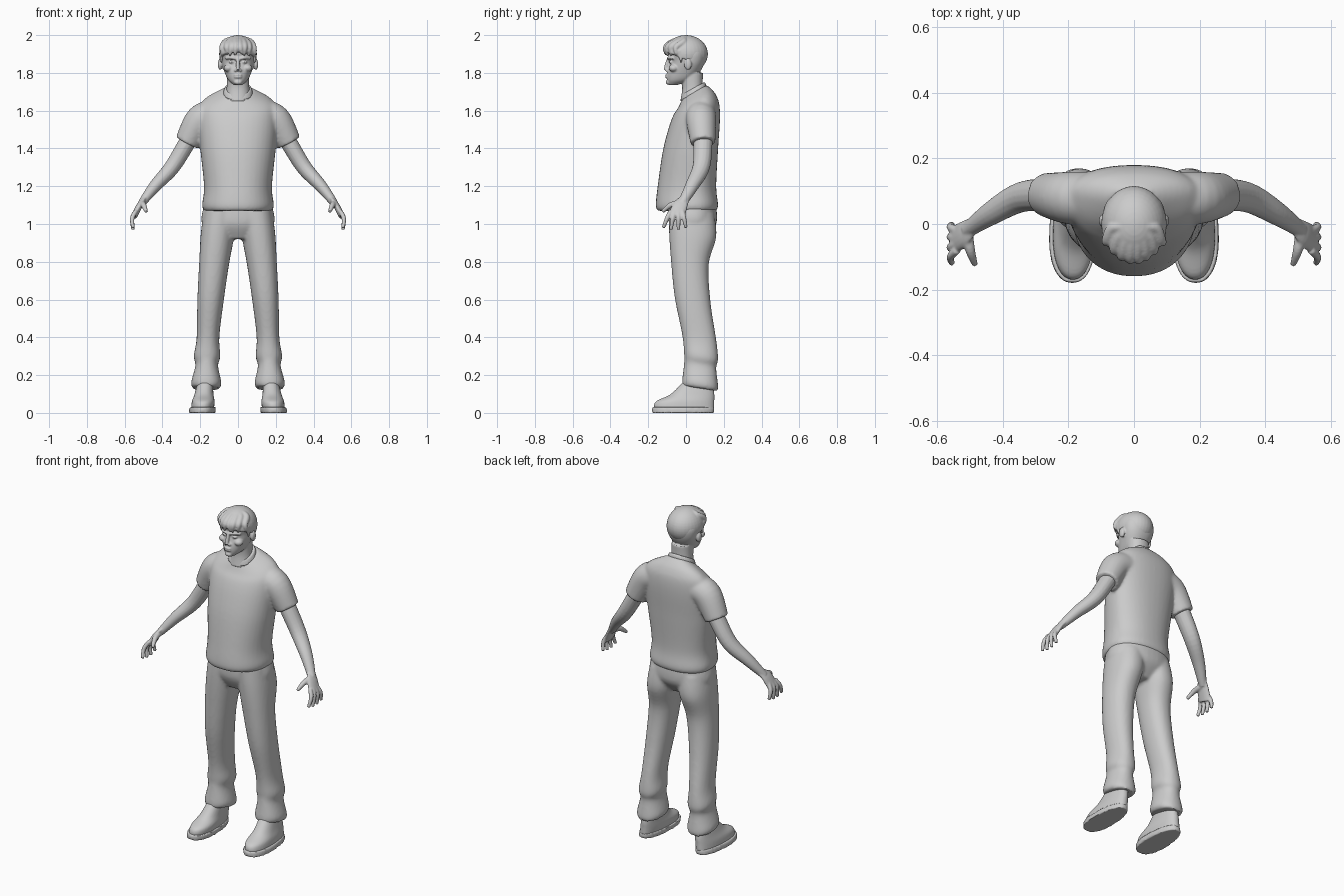
import bpy, bmesh, math
from mathutils import Vector, Matrix

default_cube = bpy.data.objects.get("Cube")
if default_cube:
    bpy.data.objects.remove(default_cube, do_unlink=True)

GREY = (0.6, 0.6, 0.6, 1)
clay = bpy.data.materials.new("light grey")
clay.use_nodes = True
clay.diffuse_color = GREY
clay.node_tree.nodes["Principled BSDF"].inputs["Base Color"].default_value = GREY


def spline(rows, steps=6):
    """Smooth curve through every row of numbers."""
    last = len(rows) - 1
    curve = []
    for i in range(last):
        before, start, end, after = rows[max(i - 1, 0)], rows[i], rows[i + 1], rows[min(i + 2, last)]
        for step in range(steps):
            t = step / steps
            row = []
            for p, a, b, q in zip(before, start, end, after):
                slope_in, slope_out = (b - p) / 2, (q - a) / 2
                bend_in = slope_in - (b - a)
                bend_out = (b - a) - slope_out
                row.append(a + (b - a) * t + t * (1 - t) * (bend_in * (1 - t) + bend_out * t))
            curve.append(row)
    return curve + [list(rows[last])]


def skin(bm, rings):
    """Bridge rings of points and cap both ends."""
    loops = [[bm.verts.new(point) for point in ring] for ring in rings]
    for lower, upper in zip(loops, loops[1:]):
        for i in range(len(lower)):
            bm.faces.new((lower[i - 1], lower[i], upper[i], upper[i - 1]))
    bm.faces.new(reversed(loops[0]))
    bm.faces.new(loops[-1])


def superellipse(angle, power):
    """Point on a unit circle squared off by the power."""
    return [math.copysign(abs(value) ** (2 / power), value)
            for value in (math.cos(angle), math.sin(angle))]


def stack(bm, rows, widest=0.5, power=2.2, centre=lambda z: 0, lean=lambda z: 0, sides=40):
    """Level sections, each given as height, half width, front and back."""
    rings = []
    for height, width, front, back in spline(rows):
        middle = front + (back - front) * widest
        ring = []
        for k in range(sides):
            across, along = superellipse(math.tau * k / sides, power)
            y = middle + along * (back - middle if along > 0 else middle - front)
            tilt = lean(height) * (y - (front + back) / 2)
            ring.append((centre(height) + width * across, y, height + tilt))
        rings.append(ring)
    skin(bm, rings)


def tube(bm, rows, flatten=1, sides=16):
    """Limb along a path, each row a point and a radius."""
    rows = spline(rows)
    points = [Vector(row[:3]) for row in rows]
    rings = []
    for i, (point, row) in enumerate(zip(points, rows)):
        ahead = points[min(i + 1, len(points) - 1)]
        behind = points[max(i - 1, 0)]
        tangent = (ahead - behind).normalized()
        depth = Vector((0, 1, 0))
        depth = (depth - tangent * depth.dot(tangent)).normalized()
        across = tangent.cross(depth) * flatten
        angles = [math.tau * k / sides for k in range(sides)]
        rings.append([point + row[3] * (depth * math.cos(a) + across * math.sin(a)) for a in angles])
    skin(bm, rings)


def blob(bm, centre, radii):
    """Ellipsoid."""
    matrix = Matrix.Translation(centre) @ Matrix.Diagonal((*radii, 1))
    bmesh.ops.create_uvsphere(bm, u_segments=32, v_segments=20, radius=1, matrix=matrix)


def mirror(bm):
    """Copy everything so far to the other side."""
    everything = bm.verts[:] + bm.edges[:] + bm.faces[:]
    for element in bmesh.ops.duplicate(bm, geom=everything)["geom"]:
        if isinstance(element, bmesh.types.BMVert):
            element.co.x *= -1


def finish(bm, name, voxel, smooth=3):
    """Fuse the overlapping volumes into one soft surface."""
    bmesh.ops.recalc_face_normals(bm, faces=bm.faces)
    mesh = bpy.data.meshes.new(name)
    bm.to_mesh(mesh)
    bm.free()
    mesh.materials.append(clay)
    mesh.shade_smooth()
    part = bpy.data.objects.new(name, mesh)
    bpy.context.collection.objects.link(part)
    fuse = part.modifiers.new("fuse", "REMESH")
    fuse.mode = "VOXEL"
    fuse.voxel_size = voxel
    fuse.use_smooth_shade = True
    soften = part.modifiers.new("soften", "SMOOTH")
    soften.factor = 0.5
    soften.iterations = smooth


# Shirt: sleeves, then a trunk whose neckline leans forward
bm = bmesh.new()
tube(bm, [(.12, .08, 1.58, .08), (.2, .08, 1.55, .08), (.27, .09, 1.43, .066)], sides=24)
mirror(bm)
stack(bm, [(1.07, .18, -.15, .16), (1.1, .19, -.16, .17), (1.2, .18, -.15, .16),
           (1.4, .2, -.12, .17), (1.58, .21, -.07, .18), (1.65, .18, -.04, .16),
           (1.7, .08, -.02, .11)],
      widest=.6, lean=lambda z: 14 * max(0, z - 1.5) ** 2)
finish(bm, "shirt", voxel=.009, smooth=5)

# Collar band
bm = bmesh.new()
stack(bm, [(1.69, .08, -.03, .11), (1.72, .07, -.02, .1)], lean=lambda z: .56)
finish(bm, "collar", voxel=.006, smooth=2)

# Trousers: legs with gathered cuffs, then the seat
bm = bmesh.new()
stack(bm, [(1.07, .09, -.09, .15), (.95, .09, -.09, .16), (.8, .08, -.08, .12),
           (.6, .07, -.06, .13), (.4, .06, -.02, .16), (.3, .07, -.01, .17),
           (.25, .06, -.01, .16), (.16, .08, -.02, .17), (.13, .07, -.02, .17)],
      centre=lambda z: .17 - .07 * z * z, lean=lambda z: -.15)
mirror(bm)
stack(bm, [(1.1, .18, -.09, .16), (1, .19, -.09, .16), (.92, .1, -.05, .1)])
finish(bm, "trousers", voxel=.009, smooth=4)

# Shoes with soles
shoe_parts = {
    "shoes": [(.02, .06, -.17, .15), (.06, .06, -.16, .15), (.1, .05, -.08, .15), (.17, .04, -.01, .14)],
    "soles": [(0, .07, -.18, .15), (.03, .07, -.18, .15)],
}
for name, rows in shoe_parts.items():
    bm = bmesh.new()
    stack(bm, rows, widest=.4, centre=lambda z: .19 - .1 * z)
    mirror(bm)
    finish(bm, name, voxel=.006, smooth=2)

# Arms, palms, spread fingers and thumbs
bm = bmesh.new()
tube(bm, [(.2, .09, 1.55, .05), (.27, .09, 1.43, .05), (.35, .08, 1.3, .046),
          (.44, .03, 1.2, .036), (.51, -.02, 1.11, .023)], flatten=.9)
tube(bm, [(.49, 0, 1.14, .024), (.52, -.03, 1.1, .04), (.55, -.05, 1.04, .043)], flatten=.4)
for i in range(4):
    root, tip = .02 * i - .08, .04 * i - .12
    low = .97 if i in (1, 2) else .98
    tube(bm, [(.54, root, 1.07, .012), (.56, (root + tip) / 2, 1.03, .012), (.556, tip, low, .009)])
tube(bm, [(.51, -.02, 1.11, .018), (.5, -.08, 1.1, .015), (.485, -.125, 1.065, .009)])
mirror(bm)
finish(bm, "arms", voxel=.0045)

# Head: paired ears, cheeks, nostrils, eyes and brows
bm = bmesh.new()
blob(bm, (.095, .01, 1.845), (.012, .02, .03))
blob(bm, (.05, -.065, 1.825), (.026, .026, .02))
blob(bm, (.012, -.1, 1.813), (.009, .01, .007))
blob(bm, (.034, -.077, 1.857), (.015, .014, .008))
tube(bm, [(.01, -.093, 1.875, .007), (.035, -.09, 1.88, .008), (.066, -.066, 1.877, .006)])
mirror(bm)

# Skull, nose, lips, chin and neck
stack(bm, [(1.735, .02, -.09, -.05), (1.76, .05, -.1, .02), (1.8, .07, -.1, .07),
           (1.86, .09, -.085, .1), (1.92, .09, -.095, .1), (1.98, .04, -.03, .05)], widest=.6)
tube(bm, [(0, -.09, 1.88, .009), (0, -.1, 1.85, .01), (0, -.108, 1.815, .011)])
for height in (1.789, 1.777):
    blob(bm, (0, -.1, height), (.022, .01, .0055))
blob(bm, (0, -.092, 1.75), (.022, .015, .013))
stack(bm, [(1.65, .07, -.03, .11), (1.72, .06, -.02, .09), (1.8, .06, -.03, .09)])
finish(bm, "head", voxel=.0045)

# Hair: a cap cut off along a line from forehead to nape
bm = bmesh.new()
blob(bm, (0, 0, 1.9), (.1, .116, .1))
everything = bm.verts[:] + bm.edges[:] + bm.faces[:]
bmesh.ops.bisect_plane(bm, geom=everything, plane_co=(0, 0, 1.87), plane_no=(0, .4, 1), clear_inner=True)
bmesh.ops.holes_fill(bm, edges=[edge for edge in bm.edges if edge.is_boundary])

# Fringe of pointed locks, and sideburns
locks = 8
for k in range(locks):
    side = 2 * k / (locks - 1) - 1
    sway = .01 * math.sin(2 * k)
    edge = .055 * side * side - .107
    tube(bm, [(.02 * side, -.01, 1.985, .012), (.065 * side, edge + .04, 1.965, .017),
              (.083 * side, edge, 1.935, .016), (.085 * side + sway, edge, 1.893 + sway / 2, .005)])
for side in (-1, 1):
    tube(bm, [(.085 * side, -.035, 1.92, .014), (.09 * side, -.025, 1.855, .005)])
finish(bm, "hair", voxel=.005, smooth=2)
